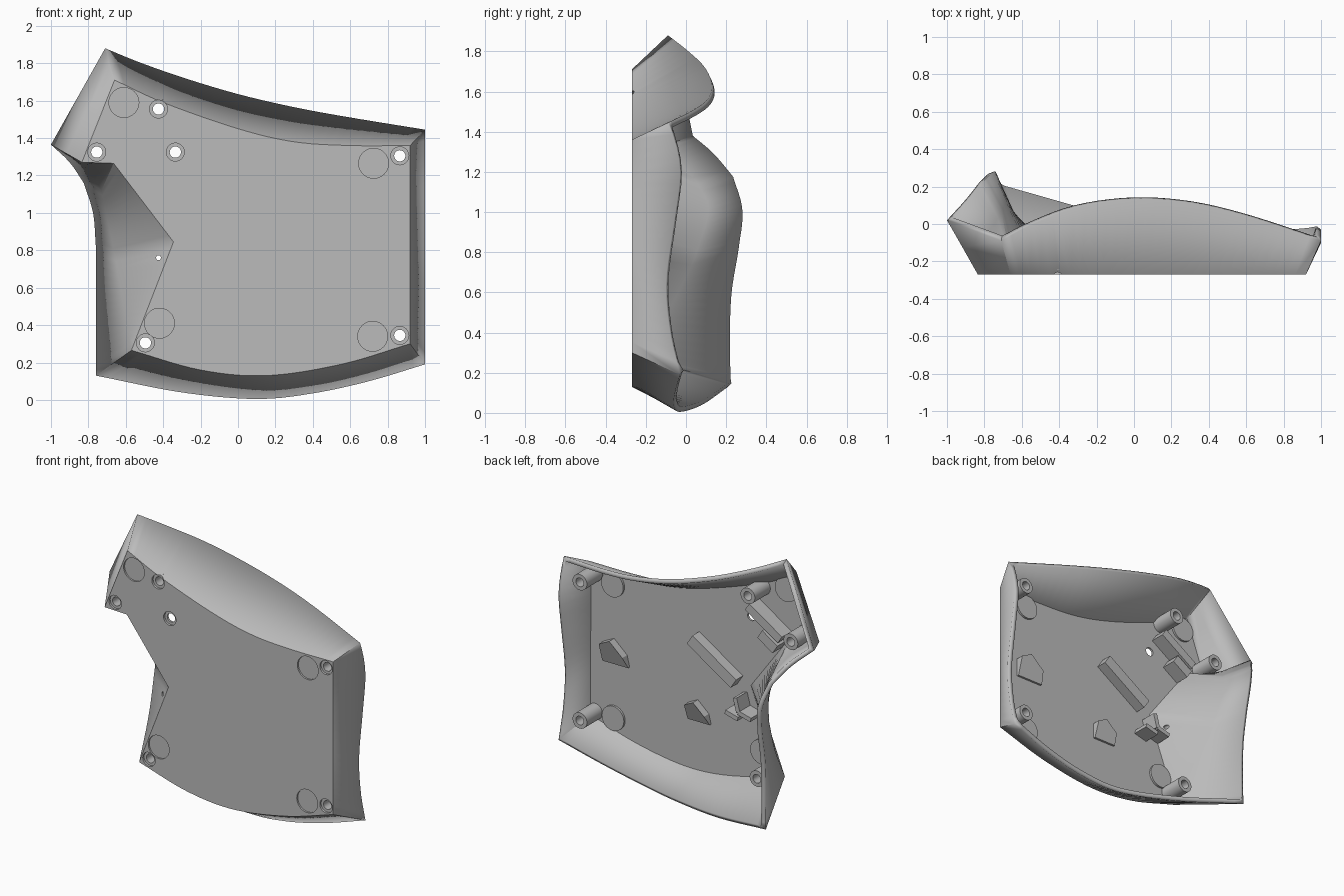
import bpy, bmesh, math
from mathutils import Vector, Matrix

if "Cube" in bpy.data.objects:
    bpy.data.objects.remove(bpy.data.objects["Cube"])

FRONT, WALL = -0.27, 0.03
FLOOR = FRONT + WALL

grey = bpy.data.materials.new("plain grey")
grey.use_nodes = True
grey.diffuse_color = (0.5, 0.5, 0.5, 1)
grey.node_tree.nodes["Principled BSDF"].inputs["Base Color"].default_value = grey.diffuse_color


def add_object(name, bm):
    bmesh.ops.recalc_face_normals(bm, faces=bm.faces)
    mesh = bpy.data.meshes.new(name)
    bm.to_mesh(mesh)
    bm.free()
    mesh.materials.append(grey)
    ob = bpy.data.objects.new(name, mesh)
    bpy.context.collection.objects.link(ob)
    return ob


def curve(points, count):
    """Smooth curve through points (x, z, y), evenly sampled by length."""
    p = [Vector((x, y, z)) for x, z, y in points]
    p = [2 * p[0] - p[1]] + p + [2 * p[-1] - p[-2]]
    fine = []
    for a, b, c, d in zip(p, p[1:], p[2:], p[3:]):
        for i in range(20):
            t = i / 20
            fine.append(0.5 * (2 * b + (c - a) * t + (2 * a - 5 * b + 4 * c - d) * t * t
                               + (3 * b - a - 3 * c + d) * t ** 3))
    fine.append(p[-2])
    dist = [0]
    for a, b in zip(fine, fine[1:]):
        dist.append(dist[-1] + (b - a).length)
    out, k = [], 0
    for i in range(count + 1):
        s = dist[-1] * i / count
        while k < len(fine) - 2 and dist[k + 1] < s:
            k += 1
        out.append(fine[k].lerp(fine[k + 1], (s - dist[k]) / (dist[k + 1] - dist[k])))
    return out


def flat(points, count):
    return curve([(x, z, FRONT) for x, z in points], count)


def loft(bm, *rows):
    grid = [[bm.verts.new(v) for v in row] for row in rows]
    for lo, hi in zip(grid, grid[1:]):
        for i in range(len(lo) - 1):
            bm.faces.new((lo[i], lo[i + 1], hi[i + 1], hi[i]))


# Shell: front plate outline and flared rim, side by side
top_base = flat([(-.66, 1.71), (-.4, 1.59), (0, 1.45), (.3, 1.38), (.6, 1.36), (.92, 1.36)], 28)
top_rim = curve([(-.71, 1.88, -.09), (-.54, 1.81, 0), (-.3, 1.725, .09), (0, 1.635, .13),
                 (.3, 1.565, .11), (.6, 1.51, .04), (1, 1.445, -.09)], 28)
right_base = flat([(.92, 1.36), (.92, .3)], 20)
right_rim = curve([(1, 1.445, -.09), (1, 1.33, -.05), (1, 1.18, -.03), (1, .95, -.06),
                   (1, .65, -.1), (1, .4, -.08), (1, .19, -.03)], 20)
low_base = flat([(.92, .3), (.55, .19), (.15, .13), (-.2, .16), (-.57, .265)], 28)
low_rim = curve([(1, .19, -.03), (.7, .1, -.055), (.4, .035, -.06), (.1, .005, -.03),
                 (-.3, .04, .08), (-.76, .13, .21)], 28)
end_base = flat([(-.835, 1.27), (-.66, 1.71)], 1)
end_rim = curve([(-1, 1.365, .02), (-.71, 1.88, -.09)], 1)
notch_base = (flat([(-.57, .265), (-.345, .845)], 14)[:-1]
              + flat([(-.345, .845), (-.665, 1.265)], 12)[:-1]
              + flat([(-.665, 1.265), (-.835, 1.27)], 8))
notch_ridge = (curve([(-.57, .265, FRONT), (-.615, .52, -.1), (-.66, .78, .03)], 14)[:-1]
               + curve([(-.66, .78, .03), (-.705, 1, .1), (-.73, 1.12, .05)], 12)[:-1]
               + curve([(-.73, 1.12, .05), (-.79, 1.22, -.04), (-.917, 1.317, -.125)], 8))
notch_rim = (curve([(-.76, .13, .21), (-.76, .55, .21), (-.76, .82, .25)], 14)[:-1]
             + curve([(-.76, .82, .25), (-.775, 1, .27), (-.825, 1.16, .225)], 12)[:-1]
             + curve([(-.825, 1.16, .225), (-.9, 1.27, .13), (-1, 1.365, .02)], 8))

bm = bmesh.new()
loft(bm, top_base, top_rim)
loft(bm, right_base, right_rim)
loft(bm, low_base, low_rim)
loft(bm, notch_base, notch_ridge, notch_rim)
loft(bm, end_base, [end_base[0].lerp(end_rim[0], .5), end_base[1].lerp(end_rim[1], .5)], end_rim)
outline = top_base[:-1] + right_base[:-1] + low_base[:-1] + notch_base[:-1] + end_base[:-1]
bm.faces.new([bm.verts.new(v) for v in outline])
bmesh.ops.remove_doubles(bm, verts=bm.verts, dist=0.001)
bmesh.ops.recalc_face_normals(bm, faces=bm.faces)
plate = max(bm.faces, key=lambda f: f.calc_area())
if plate.normal.y > 0:
    bmesh.ops.reverse_faces(bm, faces=bm.faces)
mesh_normals = bm.copy()
bm.free()
shell = add_object("shell", mesh_normals)
front = max(shell.data.polygons, key=lambda f: f.area)
if front.normal.y > 0:
    shell.data.flip_normals()
solid = shell.modifiers.new("thickness", 'SOLIDIFY')
solid.thickness = WALL
solid.offset = -1
solid.use_even_offset = True


# Round parts along the depth axis
def cylinder(bm, x, z, y0, y1, r):
    place = Matrix.Translation((x, (y0 + y1) / 2, z)) @ Matrix.Rotation(math.pi / 2, 4, 'X')
    bmesh.ops.create_cone(bm, cap_ends=True, segments=32, radius1=r, radius2=r,
                          depth=y1 - y0, matrix=place)


posts = [(-.425, 1.555), (-.755, 1.325), (.865, 1.305), (.865, .345), (-.495, .305)]
pads = [(-.61, 1.59), (.725, 1.265), (.72, .34), (-.42, .41)]
screws = posts + [(-.335, 1.325)]

# Cutters for screw holes, countersinks and foot recesses
bores, sinks = bmesh.new(), bmesh.new()
for x, z in screws:
    cylinder(bores, x, z, -.4, -.15, .03)
    cylinder(sinks, x, z, -.4, FRONT + .015, .048)
cylinder(bores, -.425, .76, -.4, 0, .013)
for x, z in pads:
    cylinder(sinks, x, z, -.4, FRONT + .012, .08)
for name, cut in (("screw_hole_cutter", bores), ("recess_cutter", sinks)):
    cutter = add_object(name, cut)
    cutter.hide_render = True
    cutter.hide_viewport = True
    cutter.display_type = 'WIRE'
    mod = shell.modifiers.new(name, 'BOOLEAN')
    mod.object = cutter
    mod.operation = 'DIFFERENCE'
    mod.solver = 'EXACT'

# Hollow screw posts
for i, (x, z) in enumerate(posts):
    bm = bmesh.new()
    rings = []
    for r, y in ((.03, FLOOR - .005), (.055, FLOOR - .005), (.055, -.07), (.03, -.07)):
        rings.append([bm.verts.new((x + r * math.cos(a), y, z + r * math.sin(a)))
                      for a in (k * math.tau / 32 for k in range(32))])
    for a, b in zip(rings, rings[1:] + rings[:1]):
        for k in range(32):
            n = (k + 1) % 32
            bm.faces.new((a[k], a[n], b[n], b[k]))
    add_object(f"screw_post_{i + 1}", bm)

# Raised backs of the foot recesses
for i, (x, z) in enumerate(pads):
    bm = bmesh.new()
    cylinder(bm, x, z, FLOOR - .005, FLOOR + .015, .085)
    add_object(f"foot_pad_{i + 1}", bm)


# Inner ribs and clips standing on the floor
def block(name, x, z, length, width, height, tilt=0, base=FLOOR - .005):
    bm = bmesh.new()
    place = (Matrix.Translation((x, base + height / 2, z))
             @ Matrix.Rotation(math.radians(-tilt), 4, 'Y')
             @ Matrix.Diagonal((length, height, width, 1)))
    bmesh.ops.create_cube(bm, size=1, matrix=place)
    add_object(name, bm)


block("long_rib", -.08, .97, .4, .08, .08, 33)
block("upper_rib", -.5, 1.36, .3, .06, .11, 33)
block("upper_clip", -.53, 1.24, .14, .07, .11, 33)
for i, (dx, dz) in enumerate(((0, 0), (.06, .06), (.1, -.02))):
    block(f"notch_clip_{i + 1}", -.36 + dx, .68 + dz, .1, .03, .12, 15 + 60 * (i % 2))

# Low wedge stops
for i, (x, z, s) in enumerate(((.7, .8, 1), (.06, .56, .85))):
    bm = bmesh.new()
    shape = [(.1, -.08), (.1, .05), (.02, .09), (-.08, 0), (-.1, -.08)]
    face = bm.faces.new([bm.verts.new((x + s * a, FLOOR - .005, z + s * b)) for a, b in shape])
    up = bmesh.ops.extrude_face_region(bm, geom=[face])["geom"]
    for v in up:
        if isinstance(v, bmesh.types.BMVert):
            v.co.y += .02 if v.co.z < z - .05 else .06
    add_object(f"wedge_stop_{i + 1}", bm)

# Smooth shading with sharp creases kept
bpy.ops.object.select_all(action='DESELECT')
for ob in bpy.context.collection.objects:
    if ob.type == 'MESH' and not ob.hide_render and grey.name in ob.data.materials:
        ob.select_set(True)
        bpy.context.view_layer.objects.active = ob
bpy.ops.object.shade_smooth_by_angle(angle=math.radians(30))
